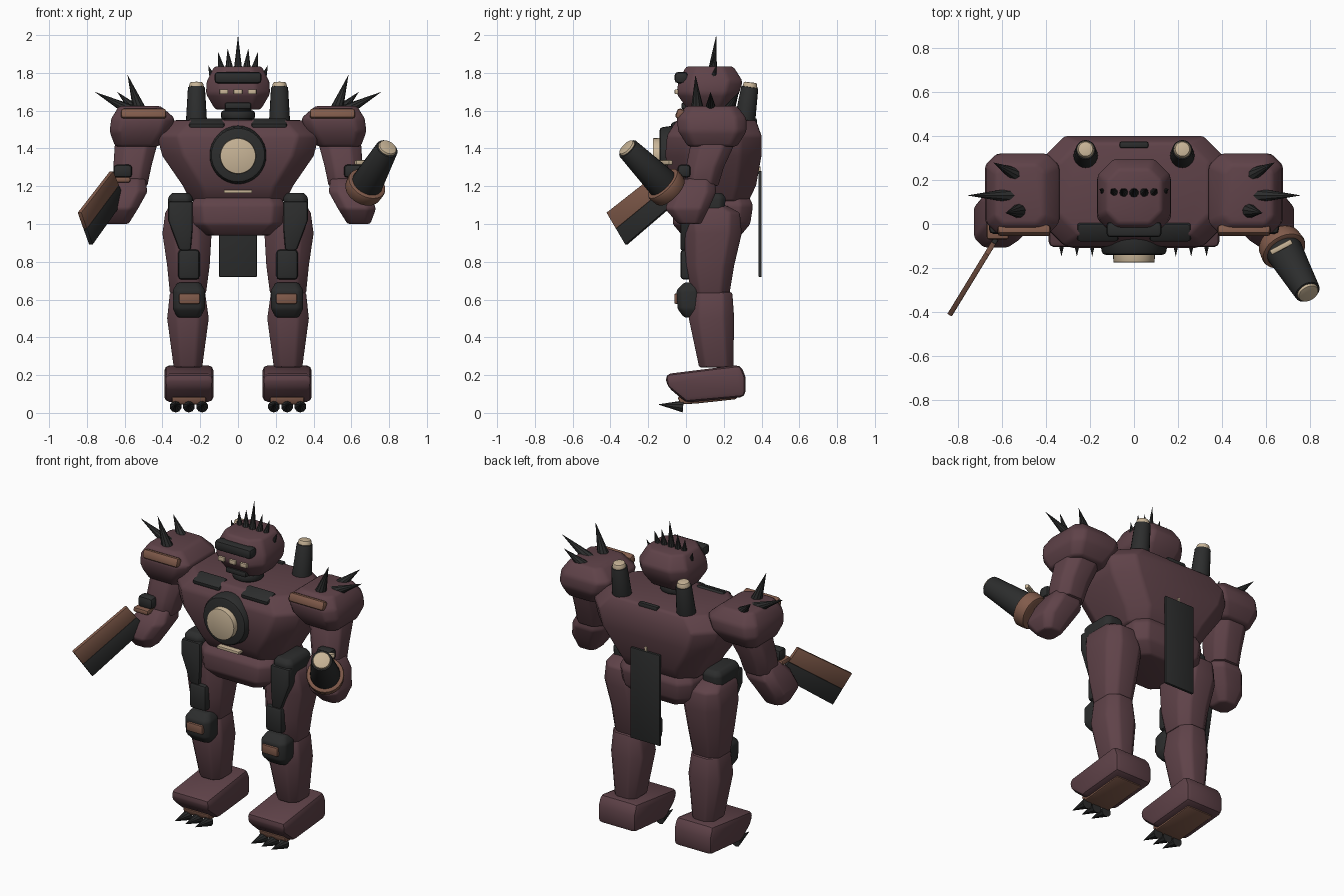
import bpy, bmesh, math
from mathutils import Vector, Matrix

cube = bpy.data.objects.get("Cube")
if cube:
    bpy.data.objects.remove(cube, do_unlink=True)


def material(name, color):
    m = bpy.data.materials.new(name)
    m.use_nodes = True
    m.diffuse_color = (*color, 1)
    m.node_tree.nodes["Principled BSDF"].inputs["Base Color"].default_value = (*color, 1)
    return m


MAROON = material("maroon armour", (0.115, 0.055, 0.066))
DARK = material("dark metal", (0.025, 0.026, 0.026))
BROWN = material("copper brown", (0.22, 0.105, 0.07))
CREAM = material("cream", (0.58, 0.46, 0.31))


def add(name, bm, mat, bevel=0.0, side=1, segments=2):
    """Bevel the hard edges, mirror if side is -1, and link the mesh."""
    bmesh.ops.recalc_face_normals(bm, faces=bm.faces[:])
    if bevel:
        edges = [e for e in bm.edges if e.calc_face_angle(0) > math.radians(25)]
        bmesh.ops.bevel(bm, geom=edges, offset=bevel, segments=segments,
                        affect='EDGES', profile=0.5, clamp_overlap=True)
    for v in bm.verts:
        v.co.x *= side
    bmesh.ops.recalc_face_normals(bm, faces=bm.faces[:])
    me = bpy.data.meshes.new(name)
    bm.to_mesh(me)
    bm.free()
    me.materials.append(mat)
    ob = bpy.data.objects.new(name, me)
    bpy.context.collection.objects.link(ob)
    bpy.ops.object.select_all(action='DESELECT')
    ob.select_set(True)
    bpy.context.view_layer.objects.active = ob
    bpy.ops.object.shade_smooth_by_angle(angle=math.radians(32))
    return ob


def loft(name, mat, sections, chamfer=0.3, bevel=0.012, side=1):
    """Stack of chamfered rectangles, each given as (z, x0, x1, y0, y1)."""
    bm = bmesh.new()
    rings = []
    for z, x0, x1, y0, y1 in sections:
        c = chamfer * min(x1 - x0, y1 - y0)
        pts = [(x0 + c, y0), (x1 - c, y0), (x1, y0 + c), (x1, y1 - c),
               (x1 - c, y1), (x0 + c, y1), (x0, y1 - c), (x0, y0 + c)]
        rings.append([bm.verts.new((x, y, z)) for x, y in pts])
    for a, b in zip(rings, rings[1:]):
        for i in range(8):
            j = (i + 1) % 8
            bm.faces.new((a[i], a[j], b[j], b[i]))
    bm.faces.new(rings[0])
    bm.faces.new(rings[-1])
    return add(name, bm, mat, bevel, side)


def prism(name, mat, points, offset, bevel=0.01, side=1):
    """Extrude a flat outline along an offset vector."""
    bm = bmesh.new()
    off = Vector(offset)
    a = [bm.verts.new(p) for p in points]
    b = [bm.verts.new(Vector(p) + off) for p in points]
    bm.faces.new(a)
    bm.faces.new(b)
    for i in range(len(a)):
        j = (i + 1) % len(a)
        bm.faces.new((a[i], a[j], b[j], b[i]))
    return add(name, bm, mat, bevel, side)


def box(name, mat, center, size, bevel=0.01, side=1, turn=(0, 0, 0)):
    bm = bmesh.new()
    rot = Matrix.Identity(4)
    for angle, axis in zip(turn, "XYZ"):
        rot = Matrix.Rotation(math.radians(angle), 4, axis) @ rot
    mat4 = Matrix.Translation(center) @ rot @ Matrix.Diagonal((*size, 1))
    bmesh.ops.create_cube(bm, size=1, matrix=mat4)
    return add(name, bm, mat, bevel, side)


def cone(name, mat, start, end, r0, r1, sides=20, bevel=0.0, side=1):
    a, b = Vector(start), Vector(end)
    d = b - a
    bm = bmesh.new()
    m = Matrix.Translation((a + b) / 2) @ d.to_track_quat('Z', 'Y').to_matrix().to_4x4()
    bmesh.ops.create_cone(bm, cap_ends=True, segments=sides, radius1=r0,
                          radius2=r1, depth=d.length, matrix=m)
    return add(name, bm, mat, bevel, side)


# Torso and pelvis
loft("torso", MAROON, [(1.12, -.25, .25, -.03, .33), (1.2, -.29, .29, -.08, .37),
                       (1.36, -.4, .4, -.11, .4), (1.47, -.43, .43, -.1, .4),
                       (1.55, -.34, .34, -.05, .37)], 0.22, 0.015)
loft("pelvis", MAROON, [(.94, -.17, .17, -.02, .29), (1.0, -.24, .24, -.07, .34),
                        (1.1, -.25, .25, -.07, .355), (1.15, -.22, .22, -.03, .33)], 0.15)
cone("chest_ring", DARK, (0, -.04, 1.365), (0, -.14, 1.365), .16, .145, 32, 0.015)
cone("chest_disc", CREAM, (0, -.1, 1.36), (0, -.175, 1.36), .096, .094, 32, 0.004)
box("belly_strip", CREAM, (0, -.075, 1.172), (.15, .05, .018), 0.004)
box("back_vent", DARK, (0, .36, 1.545), (.13, .03, .03), 0.008)
box("back_plate", DARK, (0, .392, 1.0), (.2, .016, .56), 0.003)
box("back_clip", CREAM, (0, .385, 1.285), (.015, .02, .04), 0.003)

# Head
cone("neck", DARK, (0, .1, 1.5), (0, .1, 1.64), .075, .07, 20)
cone("neck_ring", DARK, (0, .1, 1.555), (0, .1, 1.6), .09, .09, 24, 0.012)
loft("head", MAROON, [(1.605, -.12, .12, .01, .22), (1.69, -.17, .17, -.05, .28),
                      (1.755, -.165, .165, -.04, .3), (1.835, -.125, .125, 0, .25)], 0.22, 0.015)
box("visor", DARK, (0, -.025, 1.775), (.25, .07, .06), 0.018)
box("chin", DARK, (0, .0, 1.625), (.14, .05, .035), 0.01)
for x in (-.075, 0, .075):
    box("tooth", CREAM, (x, -.048, 1.7), (.045, .024, .026), 0.004)
for x, z, tip_x, tip_z in ((0, 1.81, 0, 2), (.045, 1.81, .055, 1.93),
                           (.085, 1.8, .105, 1.91), (.125, 1.75, .158, 1.84)):
    for s in ((1, -1) if x else (1,)):
        cone("head_spike", DARK, (x, .14, z), (tip_x, .16, tip_z), .024, 0, 10, side=s)

for s, label in ((1, "left_"), (-1, "right_")):
    # Chest vents and exhaust stacks
    box(label + "chest_vent", DARK, (.165, -.035, 1.53), (.19, .09, .04), 0.015, s, (22, 0, 0))
    cone(label + "stack", DARK, (.22, .3, 1.47), (.22, .338, 1.725), .06, .045, 20, 0.004, s)
    cone(label + "stack_tip", CREAM, (.22, .337, 1.715), (.22, .341, 1.75), .042, .034, 20, 0.006, s)

    # Shoulder with trim and spikes
    loft(label + "shoulder", MAROON, [(1.41, .42, .65, .01, .27), (1.49, .36, .68, -.04, .32),
                                      (1.56, .335, .67, -.05, .32), (1.625, .41, .63, .0, .27)],
         0.16, 0.015, s)
    box(label + "shoulder_trim", BROWN, (.5, -.03, 1.582), (.24, .045, .055), 0.015, s, (-20, 0, 0))
    for base, tip in (((.52, .06, 1.6), (.585, .05, 1.79)), ((.55, .13, 1.59), (.76, .13, 1.7)),
                      ((.53, .22, 1.59), (.64, .28, 1.7))):
        cone(label + "shoulder_spike", DARK, base, tip, .036, 0, 10, side=s)

    # Arm
    loft(label + "upper_arm", MAROON, [(1.2, .48, .66, -.01, .17), (1.3, .46, .66, .0, .2),
                                       (1.45, .42, .65, .03, .27)], 0.25, 0.012, s)
    loft(label + "forearm", MAROON, [(1.0, .58, .7, -.04, .08), (1.08, .53, .73, -.11, .12),
                                     (1.17, .48, .7, -.08, .16), (1.24, .49, .66, -.02, .15)],
         0.22, 0.012, s)
    box(label + "elbow_pad", DARK, (.61, -.01, 1.28), (.1, .07, .07), 0.02, s)

    # Thigh and hip
    loft(label + "thigh", MAROON, [(.63, .17, .36, .03, .23), (.78, .15, .375, .0, .255),
                                   (.95, .14, .4, -.01, .295), (1.06, .18, .385, -.01, .285),
                                   (1.1, .23, .36, .01, .21)], 0.25, 0.012, s)
    loft(label + "hip", DARK, [(1.02, .24, .37, -.01, .2), (1.14, .24, .37, -.02, .21),
                               (1.165, .26, .35, .0, .19)], 0.2, 0.01, s)
    prism(label + "hip_plate", DARK, [(.24, -.03, 1.12), (.37, -.03, 1.12), (.37, -.03, 1.02),
                                      (.31, -.03, .86), (.25, -.03, .86), (.24, -.03, .98)],
          (0, .06, 0), 0.012, s)
    box(label + "thigh_plate", DARK, (.26, -.0, .785), (.115, .06, .16), 0.02, s)

    # Knee and shin
    loft(label + "shin", MAROON, [(.24, .19, .34, .07, .25), (.5, .155, .375, .015, .255),
                                  (.64, .175, .36, .03, .245)], 0.25, 0.012, s)
    loft(label + "knee", DARK, [(.505, .2, .32, -.01, .08), (.55, .175, .345, -.045, .08),
                                (.65, .175, .345, -.05, .08), (.69, .2, .32, -.01, .08)],
         0.2, 0.01, s)
    box(label + "knee_trim", BROWN, (.257, -.05, .605), (.11, .024, .055), 0.008, s)

    # Foot, sole and claws
    foot = [(-.11, .205), (.29, .255), (.315, .19), (.315, .085), (.0, .055), (-.1, .14)]
    prism(label + "foot", MAROON, [(.13, y, z) for y, z in foot], (.26, 0, 0), 0.028, s)
    sole = [(-.045, .085), (-.03, .045), (.06, .05), (.27, .073), (.27, .1)]
    prism(label + "sole", BROWN, [(.17, y, z) for y, z in sole], (.18, 0, 0), 0.01, s)
    for x in (.19, .26, .33):
        cone(label + "claw", DARK, (x, -.015, .034), (x, -.148, .045), .032, 0, 10, side=s)

# Arm cannon on the left
breech, muzzle = Vector((.67, -.1, 1.19)), Vector((.79, -.31, 1.4))
along = (muzzle - breech).normalized()
cone("cannon_barrel", DARK, breech, muzzle, .088, .06, 24, 0.004)
cone("cannon_muzzle", CREAM, muzzle - along * .01, muzzle + along * .012, .053, .048, 24, 0.004)
cone("cannon_cuff", BROWN, breech - along * .035, breech + along * .04, .1, .108, 28, 0.014)
box("cannon_sight", CREAM, (.67, -.105, 1.325), (.11, .025, .025), 0.006, turn=(0, 0, 28))

# Forearm blade on the right, split into two colours
def blade_point(y, z):
    return (-.85 + (y + .41) * .61, y, z)


box("blade_cuff", BROWN, (-.62, -.03, 1.235), (.1, .08, .03), 0.01)
for name, mat, outline in (
        ("blade_upper", BROWN, [(-.41, 1.06), (-.13, 1.28), (-.08, 1.205), (-.36, .975)]),
        ("blade_lower", DARK, [(-.36, .975), (-.08, 1.205), (-.03, 1.13), (-.31, .89)])):
    prism(name, mat, [blade_point(y, z) for y, z in outline], (.02, -.012, 0), 0.003)
